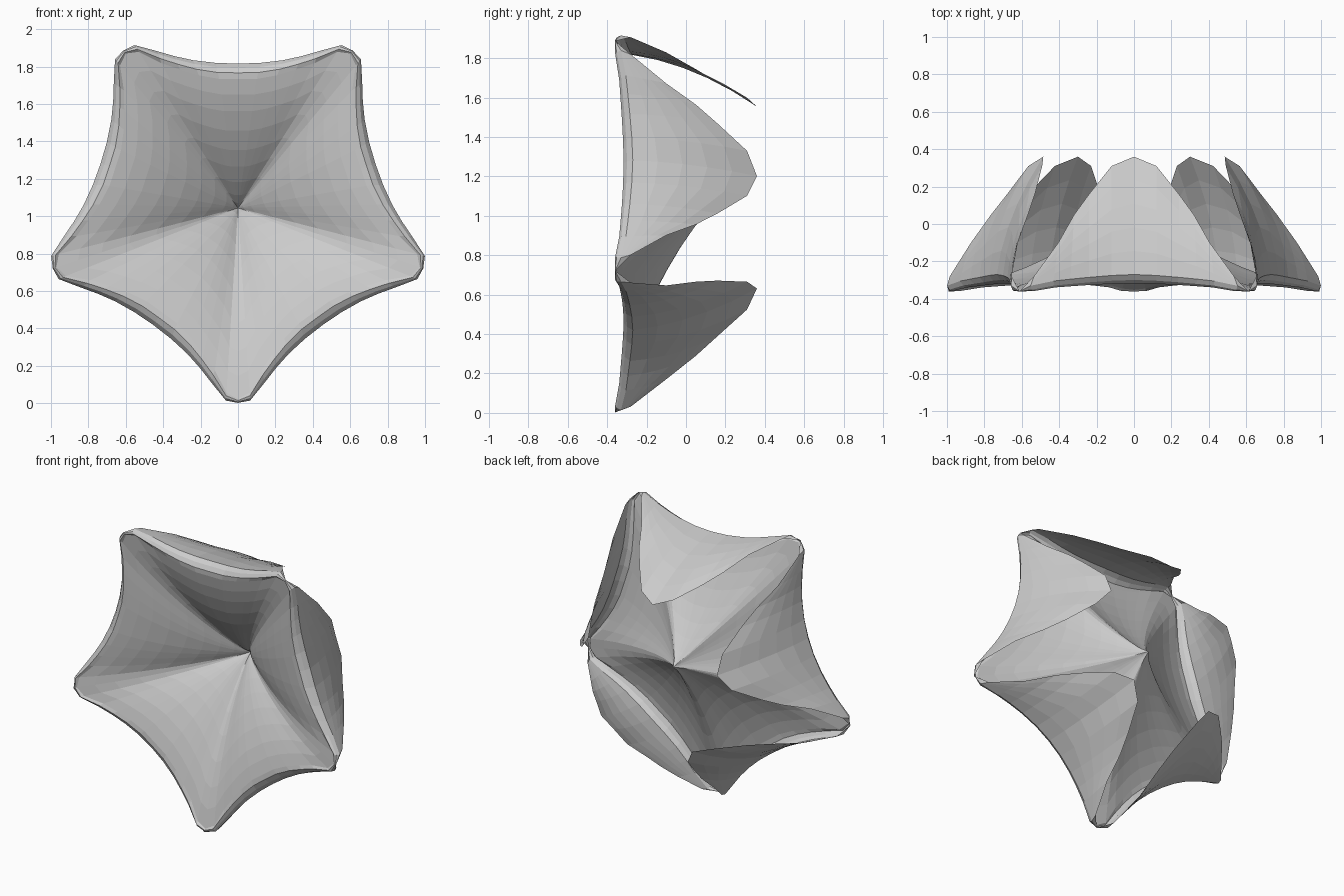
import bpy, bmesh, math

if "Cube" in bpy.data.objects:
    bpy.data.objects.remove(bpy.data.objects["Cube"])

CZ = 1.044         # height of the flower centre
APEX = 0.14        # depth of the throat

# Half profiles of one sector, from its middle out to the star point:
# (sideways, outward, depth)
RIM = [(0, .69, -.315), (.1, .69, -.315), (.21, .71, -.318), (.31, .74, -.323),
       (.41, .775, -.328), (.53, .835, -.345), (.6, .826, -.352)]
FOLD = [(0, .772, -.27), (.12, .776, -.275), (.24, .79, -.285), (.34, .812, -.295),
        (.43, .838, -.305), (.553, .871, -.33), (.612, .843, -.36)]
EDGE = [(0, .51, .36), (.12, .555, .31), (.24, .635, .16), (.32, .70, .05),
        (.405, .785, -.1), (.535, .862, -.28), (.612, .843, -.36)]


def full(half):
    return [(-a, h, y) for a, h, y in half[:0:-1]] + half


def mix(p, q, t):
    return tuple(i + (j - i) * t for i, j in zip(p, q))


def sector_rows():
    rim, fold, edge = full(RIM), full(FOLD), full(EDGE)
    rows = []
    # concave front: steep throat, flattening towards the rim
    for s in (.04, .1, .2, .32, .45, .6, .75, .88, 1):
        depth = .5 * s ** .65 + .5 * (1 - (1 - s) ** 1.8)
        rows.append([(a * s, h * s, APEX + (y - APEX) * depth) for a, h, y in rim])
    # rounded fold: bulges forward between rim and fold line
    for t, bulge in ((.4, .02), (.75, .018)):
        row = []
        for p, q in zip(rim, fold):
            a, h, y = mix(p, q, t)
            row.append((a, h, max(y - bulge, -.36)))
        rows.append(row)
    rows.append(fold)
    # flap bent backwards, bowed outwards along its middle
    for t in (.2, .4, .6, .8, 1):
        row = []
        for p, q in zip(fold, edge):
            a, h, y = mix(p, q, t)
            bow = .17 * t * (1 - t) * max(0, 1 - (abs(a) / .45) ** 2)
            row.append((a, h + bow, y))
        rows.append(row)
    return rows


bm = bmesh.new()
rows = sector_rows()
for k in range(5):
    th = math.radians(90 + 72 * k)
    c, s = math.cos(th), math.sin(th)

    def place(p):
        a, h, y = p
        return bm.verts.new((h * c + a * s, y, CZ + h * s - a * c))

    grid = [[place(p) for p in row] for row in rows]
    apex = place((0, 0, APEX))
    for i in range(len(grid[0]) - 1):
        bm.faces.new((apex, grid[0][i], grid[0][i + 1]))
        for lo, hi in zip(grid, grid[1:]):
            bm.faces.new((lo[i], hi[i], hi[i + 1], lo[i + 1]))

# join the sectors along the star arms
bmesh.ops.remove_doubles(bm, verts=bm.verts, dist=.004)
bmesh.ops.recalc_face_normals(bm, faces=bm.faces)
me = bpy.data.meshes.new("star_flower")
bm.to_mesh(me)
bm.free()
ob = bpy.data.objects.new("star_flower", me)
bpy.context.collection.objects.link(ob)
